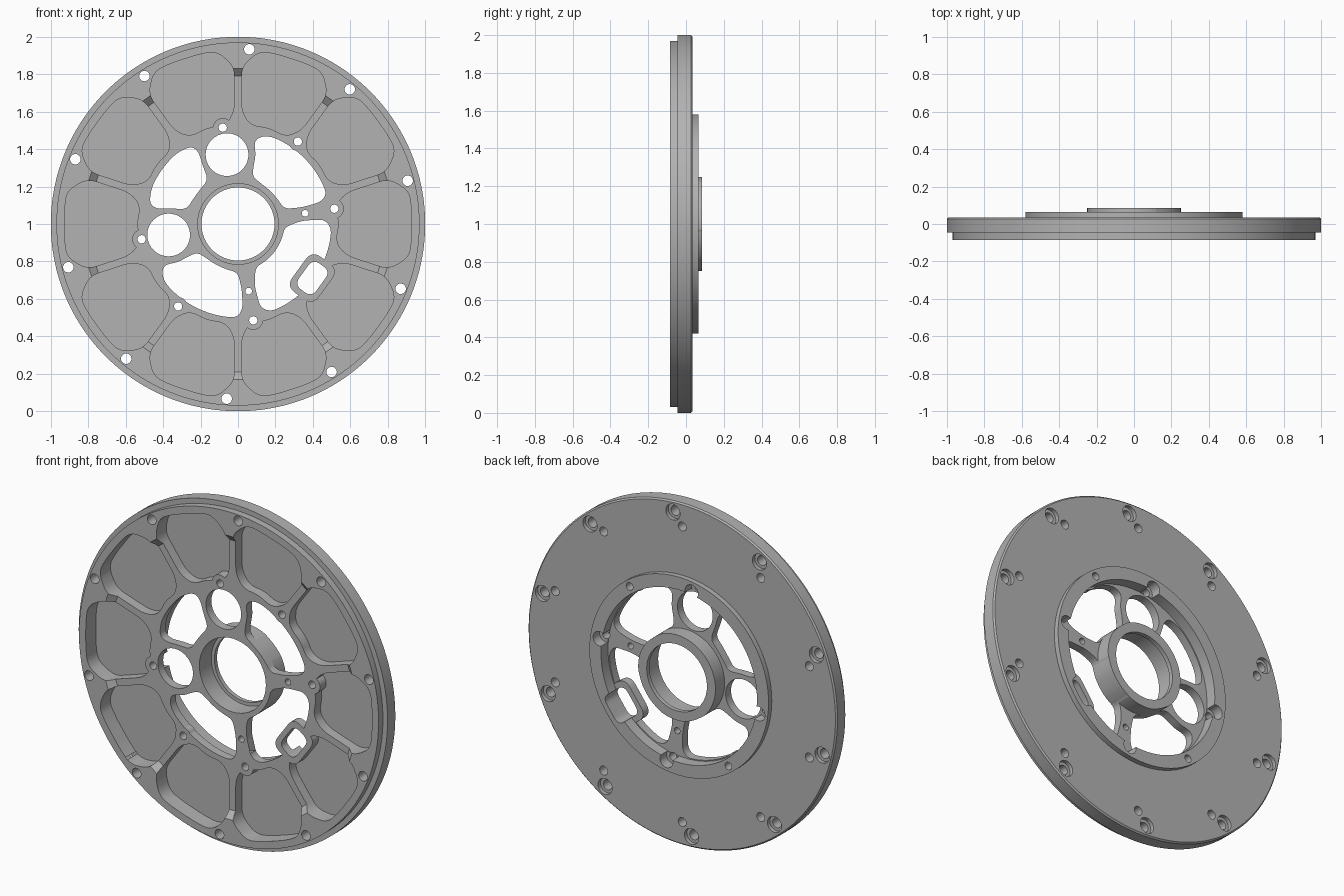
import bpy, bmesh
from math import radians, cos, sin, pi
from mathutils import Vector

cube = bpy.data.objects.get("Cube")
if cube:
    bpy.data.objects.remove(cube, do_unlink=True)

AXIS = -36      # symmetry axis of the spoke pattern, degrees
FRONT, BACK = -0.2, 0.2


def polar(r, deg):
    return Vector((r * cos(radians(deg)), r * sin(radians(deg))))


def rounded(points, size, steps=6):
    """Replace every corner of a closed outline by a small curve."""
    out = []
    for i, p in enumerate(points):
        a, b = points[i - 1] - p, points[(i + 1) % len(points)] - p
        a = p + a.normalized() * min(size, a.length * 0.49)
        b = p + b.normalized() * min(size, b.length * 0.49)
        for k in range(steps + 1):
            t = k / steps
            out.append(a * (1 - t) ** 2 + p * 2 * t * (1 - t) + b * t * t)
    return out


def circle(r, deg, radius, n=32):
    return [polar(r, deg) + polar(radius, 360 * k / n) for k in range(n)]


def turned(points, deg):
    c, s = cos(radians(deg)), sin(radians(deg))
    return [Vector((p.x * c - p.y * s, p.x * s + p.y * c)) for p in points]


def finish(name, bm):
    bmesh.ops.recalc_face_normals(bm, faces=bm.faces[:])
    mesh = bpy.data.meshes.new(name)
    bm.to_mesh(mesh)
    bm.free()
    obj = bpy.data.objects.new(name, mesh)
    bpy.context.collection.objects.link(obj)
    return obj


def prisms(name, outlines, y0=FRONT, y1=BACK):
    """Extrude front-plane outlines along y."""
    bm = bmesh.new()
    for pts in outlines:
        a = [bm.verts.new((p.x, y0, p.y)) for p in pts]
        b = [bm.verts.new((p.x, y1, p.y)) for p in pts]
        bm.faces.new(a)
        bm.faces.new(b[::-1])
        for i in range(len(pts)):
            bm.faces.new((a[i - 1], a[i], b[i], b[i - 1]))
    obj = finish(name, bm)
    obj.hide_render = True
    return obj


def lathe(name, profile, n=144):
    """Revolve a closed (radius, y) profile about the y axis."""
    bm = bmesh.new()
    rings = [[bm.verts.new((r * cos(2 * pi * k / n), y, r * sin(2 * pi * k / n)))
              for r, y in profile] for k in range(n)]
    for k in range(n):
        a, b = rings[k - 1], rings[k]
        for i in range(len(profile)):
            bm.faces.new((a[i - 1], a[i], b[i], b[i - 1]))
    return finish(name, bm)


def subtract(target, cutter):
    mod = target.modifiers.new("cut", "BOOLEAN")
    mod.operation, mod.solver, mod.object = "DIFFERENCE", "EXACT", cutter
    with bpy.context.temp_override(object=target, active_object=target,
                                   selected_objects=[target]):
        bpy.ops.object.modifier_apply(modifier=mod.name)


def block(r, deg, half_radial, half_tangent, corner):
    pts = [Vector((r + i * half_radial, j * half_tangent))
           for i, j in ((-1, -1), (1, -1), (1, 1), (-1, 1))]
    return turned(rounded(pts, corner), deg)


# Stepped disc with raised back ring and hub
plate = lathe("flange_plate", [
    (.215, -.05), (.79, -.05), (.83, -.085), (.97, -.085), (.97, -.045), (1, -.045),
    (1, .027), (.992, .035), (.58, .035), (.58, .065), (.505, .065), (.505, 0),
    (.25, 0), (.25, .085), (.195, .085), (.195, .06), (.215, .06)])

# Material kept around the small holes and the window
spoke_angles = [9 + 90 * k for k in range(4)]
bosses = [circle(.52, a, .052) for a in spoke_angles]
bosses += [circle(.544, a, .05) for a in (54, 234)]
keep_bosses = prisms("kept_bosses", bosses, FRONT * 2, BACK * 2)
keep_lug = prisms("kept_lug", [block(.491, AXIS, .088, .118, .06)], FRONT * 2, BACK * 2)

# Ten front pockets, mirrored about their own centre line
along, across = polar(1, 18), polar(1, -72)
half = [polar(.93, 5), polar(.93, 11)]
half += [along * r + across * p for r, p in ((.84, .02), (.6, .02), (.525, .07))]
mirror = [Vector((p.x, -p.y)) for p in half[::-1]]
outline = rounded(half + [Vector((.542, 0))] + mirror, .05)
pockets = prisms("pocket_cutter", [turned(outline, 36 * k) for k in range(10)], FRONT, .008)

# Openings between the spokes
arc = [(.5, a) for a in range(62, 104, 6)]
side = arc + [(.5, 105), (.485, 111), (.45, 115), (.38, 111.5), (.32, 111), (.265, 109),
              (.25, 98), (.248, 82), (.25, 68), (.26, 54), (.36, 50.5), (.46, 51), (.5, 55)]
wide_half = [(.5, 0), (.5, 8), (.5, 16), (.5, 24), (.5, 33), (.465, 39), (.34, 39),
             (.25, 32), (.247, 20), (.247, 8)]
collar_half = [(.5, 180), (.5, 173), (.5, 166), (.485, 157), (.44, 154.5), (.37, 157),
               (.285, 160), (.275, 172)]


def symmetric(pts, centre):
    return pts + [(r, 2 * centre - a) for r, a in pts[:0:-1]]


shapes = [side, [(r, -a) for r, a in side], symmetric(wide_half, 0), symmetric(collar_half, 180)]
openings = prisms("opening_cutter", [
    rounded([polar(r, a + AXIS) for r, a in s], .035) for s in shapes])

for cutter in (pockets, openings):
    subtract(cutter, keep_bosses)
    subtract(cutter, keep_lug)

# Window, large round holes and drilled holes
rim_angles = [14.3 + 36 * k for k in range(10)]
through = [circle(.935, a, .028) for a in rim_angles]
through += [circle(.521, a, .022) for a in spoke_angles]
through += [circle(.544, a, .022) for a in (54, 234)]
through += [circle(.363, a, .018) for a in (9, -81)]
through += [circle(.375, a, .114, 64) for a in (99, 189)]
through.append(block(.491, AXIS, .057, .085, .045))
cutters = [
    pockets, openings,
    prisms("through_cutter", through),
    prisms("rim_counterbore_cutter", [circle(.935, a, .046) for a in rim_angles], .012, BACK),
    prisms("dowel_hole_cutter", [circle(.865, 18 + 36 * k, .026) for k in range(10)], -.03, BACK),
    prisms("spoke_counterbore_cutter", [circle(.521, a, .042) for a in spoke_angles], .004, BACK),
]
for cutter in cutters:
    subtract(plate, cutter)
for helper in cutters + [keep_bosses, keep_lug]:
    bpy.data.objects.remove(helper, do_unlink=True)

# Colour, shading and placement
metal = bpy.data.materials.new("machined_grey")
metal.use_nodes = True
colour = (.45, .45, .45, 1)
metal.diffuse_color = colour
metal.node_tree.nodes["Principled BSDF"].inputs["Base Color"].default_value = colour
plate.data.materials.clear()
plate.data.materials.append(metal)
plate.location.z = 1
bpy.ops.object.select_all(action="DESELECT")
plate.select_set(True)
bpy.context.view_layer.objects.active = plate
bpy.ops.object.shade_smooth_by_angle(angle=radians(30))
